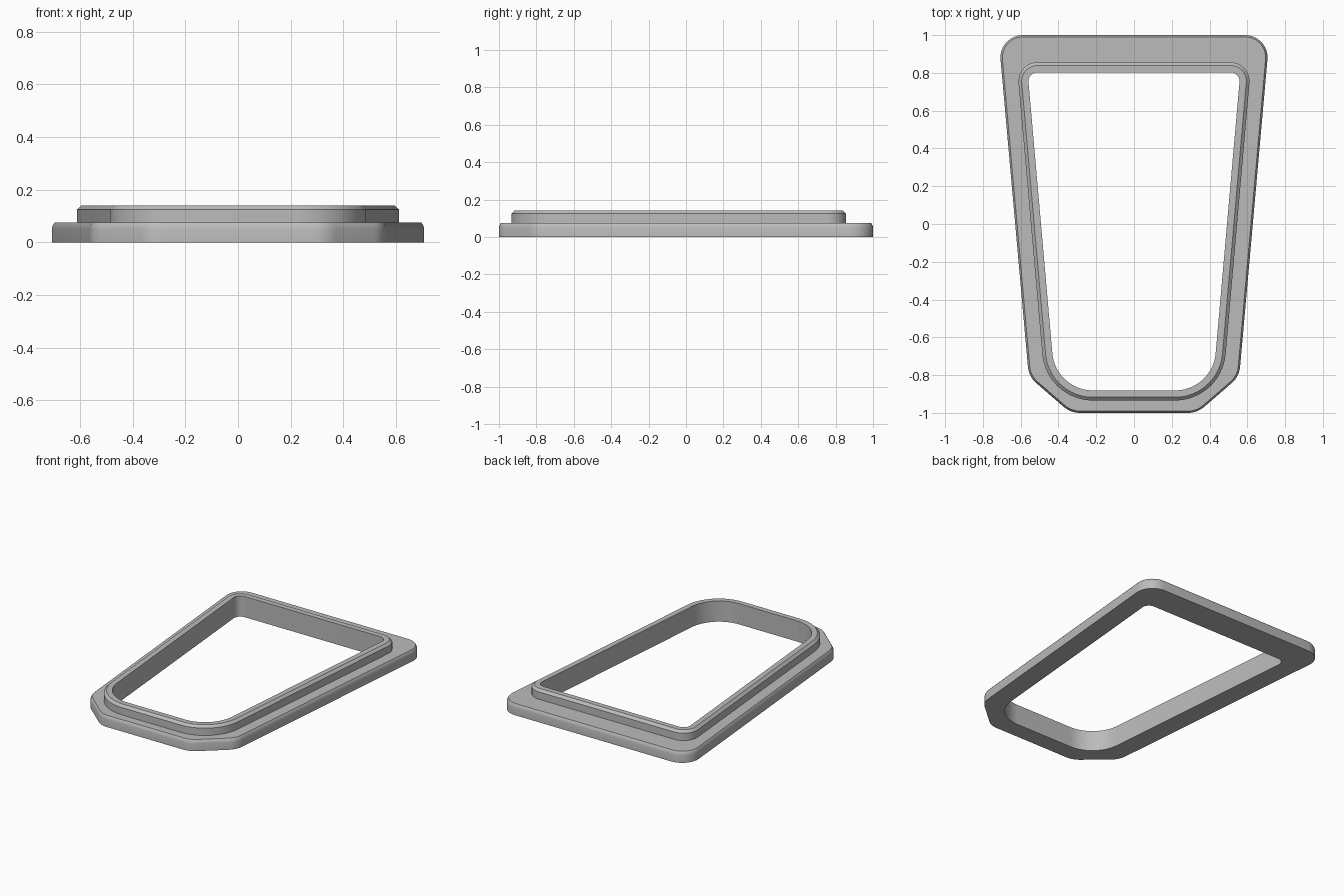
import bpy
import bmesh
import math
from mathutils import Vector

cube = bpy.data.objects.get("Cube")
if cube:
    bpy.data.objects.remove(cube, do_unlink=True)


def mirrored(half):
    """Counter-clockwise corner list from its +x half, ordered back to front."""
    left = [(-x, y, r, n) for x, y, r, n in half]
    return left + half[::-1]


def rounded_outline(corners, offset=0.0):
    """Round each (x, y, radius, points) corner, then grow by offset."""
    points = []
    for i, (x, y, radius, count) in enumerate(corners):
        here = Vector((x, y))
        before = (Vector(corners[i - 1][:2]) - here).normalized()
        after = (Vector(corners[(i + 1) % len(corners)][:2]) - here).normalized()
        half_angle = before.angle(after) / 2
        bisector = (before + after).normalized()
        centre = here + bisector * radius / math.sin(half_angle)
        sweep = math.pi - 2 * half_angle
        middle = math.atan2(-bisector.y, -bisector.x)
        for k in range(count):
            a = middle + sweep * (k / (count - 1) - 0.5)
            points.append(centre + (radius + offset) * Vector((math.cos(a), math.sin(a))))
    return points


# Outlines: the two front flange corners pair with one round opening corner
N = 10
FLANGE = mirrored([(0.718, 1.0, 0.118, N), (0.557, -0.808, 0.13, N), (0.335, -1.0, 0.13, N)])
OPENING = mirrored([(0.563, 0.803, 0.047, N), (0.415, -0.881, 0.215, 2 * N)])

# Cross-section around the frame: outline, offset, height
SECTION = [
    (OPENING, 0.0, 0.0),
    (FLANGE, 0.0, 0.0),
    (FLANGE, 0.0, 0.052),
    (FLANGE, -0.003, 0.064),
    (FLANGE, -0.010, 0.075),
    (OPENING, 0.053, 0.075),
    (OPENING, 0.053, 0.125),
    (OPENING, 0.036, 0.141),
    (OPENING, 0.0, 0.141),
]

# Loft the section into one closed ring
bm = bmesh.new()
rings = [[bm.verts.new((p.x, p.y, z)) for p in rounded_outline(shape, offset)]
         for shape, offset, z in SECTION]
for i, ring in enumerate(rings):
    following = rings[(i + 1) % len(rings)]
    for k in range(len(ring)):
        j = (k + 1) % len(ring)
        bm.faces.new((ring[k], ring[j], following[j], following[k]))
bmesh.ops.recalc_face_normals(bm, faces=bm.faces)
mesh = bpy.data.meshes.new("flanged_frame")
bm.to_mesh(mesh)
bm.free()
frame = bpy.data.objects.new("flanged_frame", mesh)
bpy.context.collection.objects.link(frame)

# Plain grey finish
grey = bpy.data.materials.new("plain grey")
grey.use_nodes = True
grey.diffuse_color = (0.5, 0.5, 0.5, 1)
grey.node_tree.nodes["Principled BSDF"].inputs["Base Color"].default_value = (0.5, 0.5, 0.5, 1)
mesh.materials.append(grey)

# Smooth corners, crisp steps
bpy.ops.object.select_all(action="DESELECT")
frame.select_set(True)
bpy.context.view_layer.objects.active = frame
bpy.ops.object.shade_smooth_by_angle(angle=math.radians(30))
